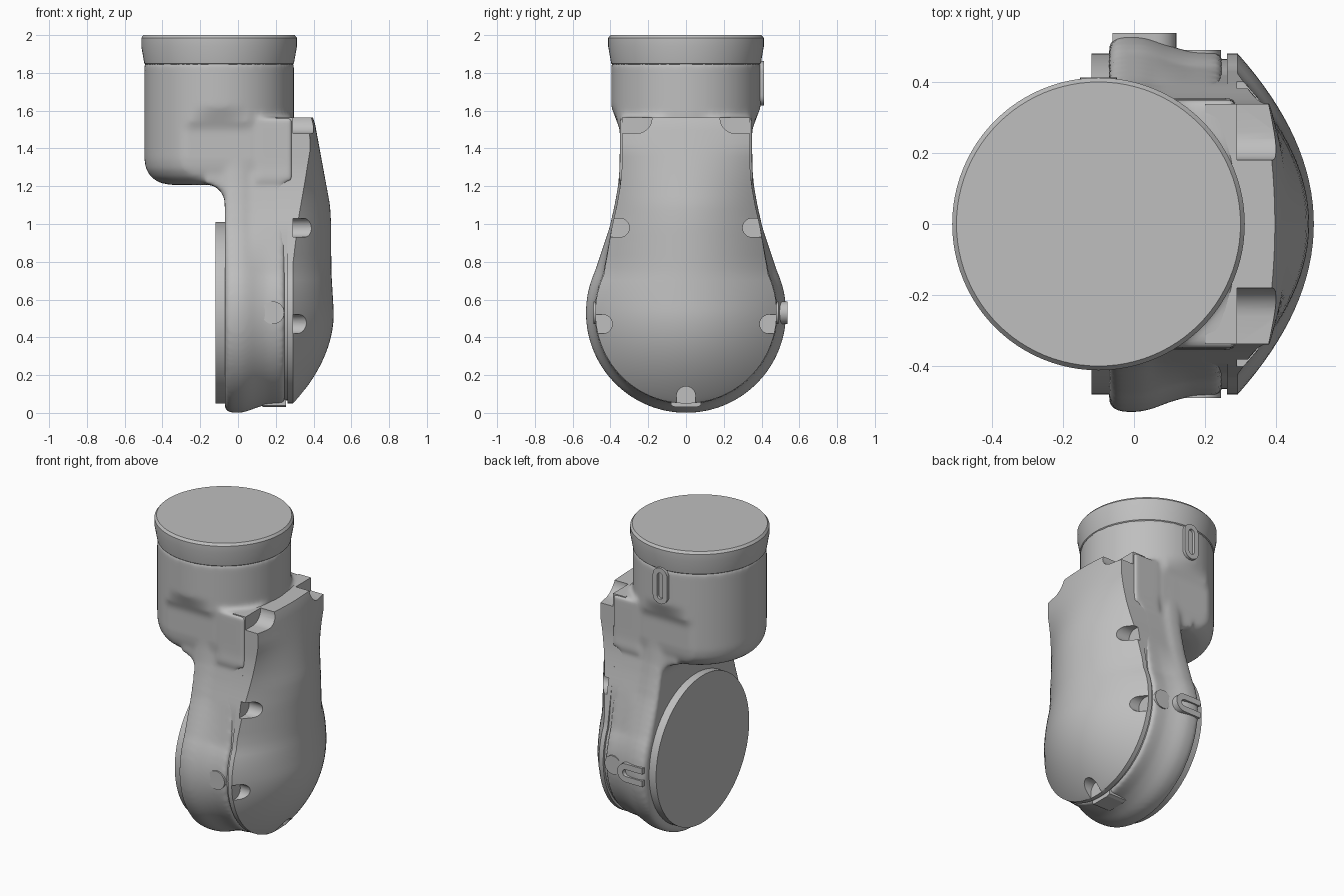
import bpy, bmesh
from math import sin, cos, pi, sqrt, radians
from mathutils import Vector

old = bpy.data.objects.get("Cube")
if old:
    bpy.data.objects.remove(old, do_unlink=True)

grey = bpy.data.materials.new("cast_grey")
grey.use_nodes = True
colour = (0.52, 0.52, 0.52, 1)
grey.diffuse_color = colour
grey.node_tree.nodes["Principled BSDF"].inputs["Base Color"].default_value = colour


def loft(name, rings):
    """Closed solid through rings of equal point count."""
    bm = bmesh.new()
    loops = [[bm.verts.new(p) for p in ring] for ring in rings]
    n = len(loops[0])
    for a, b in zip(loops, loops[1:]):
        for i in range(n):
            j = (i + 1) % n
            bm.faces.new((a[i], a[j], b[j], b[i]))
    bm.faces.new(loops[0])
    bm.faces.new(loops[-1])
    bmesh.ops.recalc_face_normals(bm, faces=bm.faces)
    mesh = bpy.data.meshes.new(name)
    bm.to_mesh(mesh)
    bm.free()
    mesh.materials.append(grey)
    obj = bpy.data.objects.new(name, mesh)
    bpy.context.collection.objects.link(obj)
    return obj


def prism(name, outline, axis, lo, hi):
    """Extrude a 2D outline along x (outline in y, z) or y (outline in x, z)."""
    place = (lambda u, v, h: (h, u, v)) if axis == "x" else (lambda u, v, h: (u, h, v))
    return loft(name, [[place(u, v, h) for u, v in outline] for h in (lo, hi)])


def circle(u, v, r, n=96):
    return [(u + r * cos(2 * pi * i / n), v + r * sin(2 * pi * i / n)) for i in range(n)]


def slot(u, v, du, dv, length, r, both=False):
    """Bar outline running along (du, dv); round at the start, optionally at both ends."""
    start, d = Vector((u, v)), Vector((du, dv))
    side = Vector((-dv, du))
    end = start + d * length
    angles = [pi * i / 12 for i in range(13)]
    pts = [start + side * r * cos(a) - d * r * sin(a) for a in angles]
    if both:
        pts += [end - side * r * cos(a) + d * r * sin(a) for a in angles]
    else:
        pts += [end - side * r, end + side * r]
    return [tuple(p) for p in pts]


def interp(table, t):
    for (a, va), (b, vb) in zip(table, table[1:]):
        if t <= b:
            return va + (vb - va) * max(0, (t - a) / (b - a))
    return table[-1][1]


def select_only(obj):
    bpy.ops.object.select_all(action="DESELECT")
    obj.select_set(True)
    bpy.context.view_layer.objects.active = obj


def apply(obj, kind, **settings):
    select_only(obj)
    mod = obj.modifiers.new(kind, kind)
    for key, value in settings.items():
        setattr(mod, key, value)
    bpy.ops.object.modifier_apply(modifier=mod.name)


def cut(obj, cutter):
    cutter.hide_render = True
    apply(obj, "BOOLEAN", operation="DIFFERENCE", object=cutter, solver="EXACT")
    bpy.data.objects.remove(cutter, do_unlink=True)


def smooth(obj, angle=30):
    select_only(obj)
    bpy.ops.object.shade_smooth_by_angle(angle=radians(angle))


# Shared silhouette: round joint at the bottom, narrowing neck above
HUB, TOP = 0.53, 1.57


def right_side(inset):
    """Half-width and height pairs from the bottom to the top."""
    r, trim = HUB - inset, min(inset, 0.012)
    pts = [(r * cos(radians(a)), HUB + r * sin(radians(a))) for a in range(-87, 26, 4)]
    y, z = pts[-1]
    neck = [(z, y), (0.98, 0.405 - trim), (1.1, 0.378 - trim), (1.2, 0.36 - trim),
            (1.3, 0.351 - trim), (TOP, 0.35 - trim)]
    steps = 24
    for i in range(1, steps + 1):
        h = z + (TOP - 0.005 - z) * i / steps
        pts.append((interp(neck, h), h))
    return pts


def silhouette(inset):
    half = right_side(inset)
    return half + [(-y, z) for y, z in reversed(half)]


# Cast housing: joint shell, neck, elbow cup and fillet fused together
profile = [(-0.07, 0.025), (-0.055, 0.004), (-0.03, 0), (0.02, 0), (0.06, 0.012),
           (0.1, 0.028), (0.15, 0.042), (0.25, 0.048)]
housing = loft("housing", [[(x, y, z) for y, z in silhouette(i)] for x, i in profile])
upper = [(y, z) for y, z in right_side(0) if z > 1.22]
neck = prism("neck", upper + [(-y, z) for y, z in reversed(upper)], "x", 0.1, 0.288)

CUP = -0.1
cup_rows = [(1.207, 0.26), (1.22, 0.32), (1.25, 0.362), (1.29, 0.387), (1.34, 0.396),
            (1.5, 0.396), (1.54, 0.396), (1.62, 0.396), (1.68, 0.396), (1.86, 0.396)]
flank = [(1.2, 0.35), (1.5, 0.35), (1.62, 0.396), (1.9, 0.4)]
rings = []
for z, r in cup_rows:
    c = interp(flank, z) - (0.396 - r) * 0.5
    rings.append([(x, max(-c, min(c, y)), z) for x, y in circle(CUP, 0, r)])
cup = loft("cup", rings)

arc = [(-0.17 + 0.1 * sin(a), 1.11 + 0.1 * cos(a)) for a in [pi / 2 * i / 10 for i in range(11)]]
fillet = prism("fillet", arc + [(0, 1.11), (0, 1.3), (-0.17, 1.3)], "y", -0.34, 0.34)

select_only(housing)
for part in (neck, cup, fillet):
    part.select_set(True)
bpy.ops.object.join()
apply(housing, "REMESH", mode="VOXEL", voxel_size=0.014)
apply(housing, "SMOOTH", factor=0.5, iterations=10)
housing.data.materials.clear()
housing.data.materials.append(grey)
smooth(housing, 60)

# Flared rim closing the cup
rim_profile = [(1.84, 0.385), (1.85, 0.396), (1.94, 0.412), (1.985, 0.412), (2.0, 0.4)]
smooth(loft("rim", [[(x, y, z) for x, y in circle(CUP, 0, r)] for z, r in rim_profile]), 20)

# Round mounting flange, and the core seen in the seam behind the cover
smooth(prism("flange", circle(0, HUB, 0.48), "x", -0.12, 0))
smooth(prism("seam_core", silhouette(0.065), "x", 0.2, 0.28))

# Domed cover with a parabolic cross-section
ridge = [(HUB, 0.507), (0.75, 0.494), (1.0, 0.493), (1.1, 0.487), (1.53, 0.408), (1.57, 0.395)]
shoulder = [(0.8, 0.292), (1.03, 0.32), (1.2, 0.35), (1.4, 0.383), (1.5, 0.378), (1.57, 0.365)]
rows = []
for w, z in right_side(0.05):
    peak = interp(ridge, z) if z > HUB else 0.29 + 0.217 * (1 - ((HUB - z) / 0.485) ** 2)
    edge = min(interp(shoulder, z), peak - 0.001)
    row = [(0.262, w, z)]
    for i in range(33):
        t = 1 - i / 16
        row.append((edge + (peak - edge) * (1 - t * t), w * t, z))
    rows.append(row + [(0.262, -w, z)])
cover = loft("cover", rows)

# Screw pockets around the cover edge
for s in (-1, 1):
    for y, z, r in ((0.26, 1.56, 0.08), (0.35, 0.98, 0.05), (0.44, 0.47, 0.05)):
        cut(cover, prism("pocket", slot(s * y, z, s, 0, 0.4, r), "x", 0.29, 0.8))
cut(cover, prism("pocket", slot(0, 0.09, 0, -1, 0.3, 0.05), "x", 0.29, 0.8))
smooth(cover, 25)

# Round plugs on both sides of the joint
for s, side in ((-1, "front"), (1, "back")):
    smooth(prism(side + "_plug", circle(0.185, HUB, 0.06, 40), "y", s * 0.4, s * 0.49))

# Key under the joint
prism("bottom_key", [(-0.08, 0.04), (-0.06, 0.032), (0.06, 0.032), (0.08, 0.04),
                     (0.08, 0.1), (-0.08, 0.1)], "x", 0.13, 0.255)

# Slotted cable clips on the back
upper_clip = prism("upper_clip", slot(CUP, 1.68, 0, 1, 0.13, 0.052, True), "y", 0.36, 0.412)
cut(upper_clip, prism("clip_hole", slot(CUP, 1.68, 0, 1, 0.13, 0.02, True), "y", 0.3, 0.5))
lower_clip = prism("lower_clip", slot(0.06, HUB, -1, 0, 0.12, 0.06), "y", 0.45, 0.538)
cut(lower_clip, prism("clip_hole", slot(0.06, HUB, -1, 0, 0.3, 0.022), "y", 0.3, 0.7))
smooth(upper_clip)
smooth(lower_clip)
